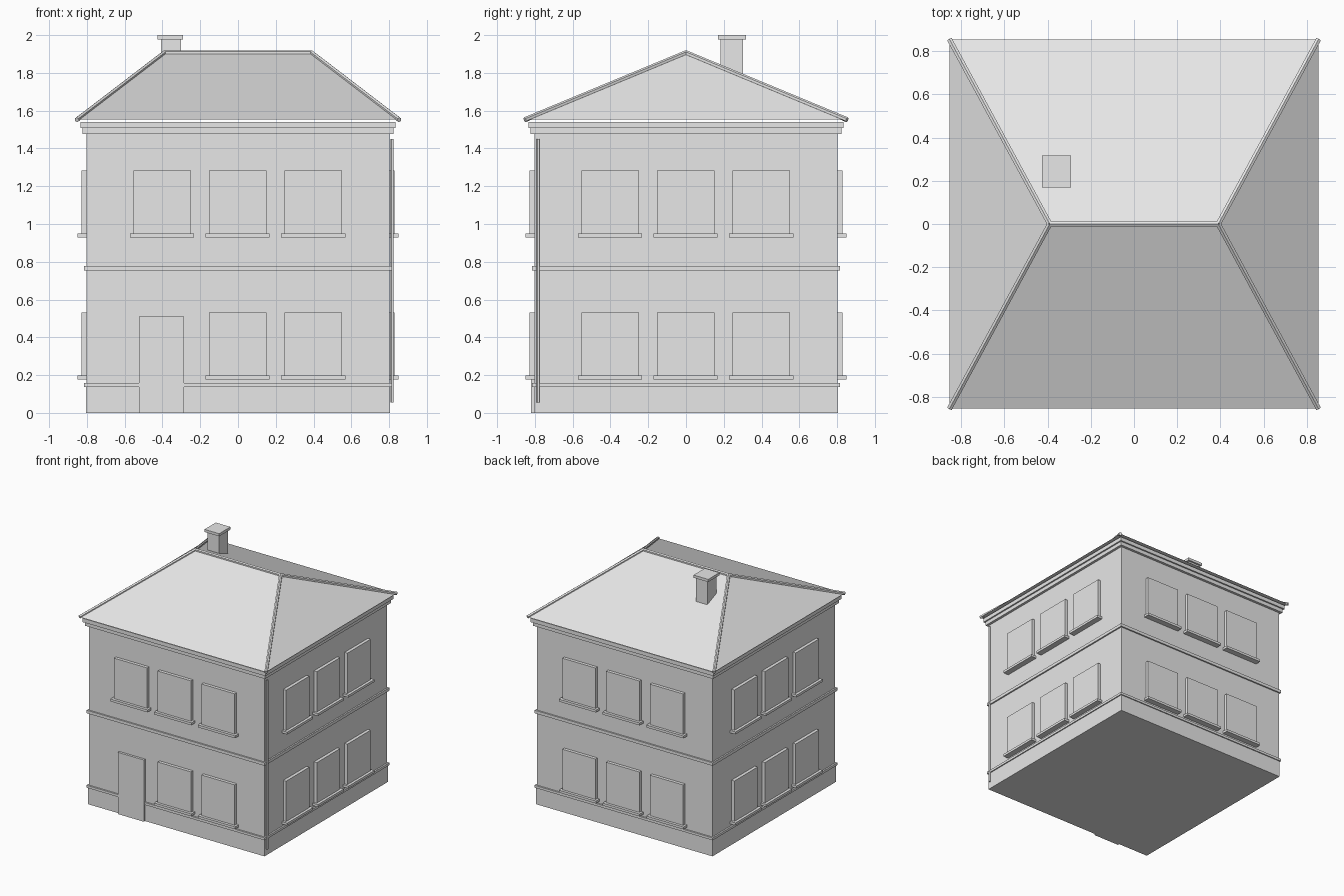
import bpy
from mathutils import Vector

cube = bpy.data.objects.get("Cube")
if cube:
    bpy.data.objects.remove(cube, do_unlink=True)

mat = bpy.data.materials.new("plain grey")
mat.use_nodes = True
GREY = (0.8, 0.8, 0.8, 1)
mat.diffuse_color = GREY
mat.node_tree.nodes["Principled BSDF"].inputs["Base Color"].default_value = GREY


def mesh_object(name, verts, faces):
    mesh = bpy.data.meshes.new(name)
    mesh.from_pydata(verts, [], faces)
    mesh.materials.append(mat)
    obj = bpy.data.objects.new(name, mesh)
    bpy.context.collection.objects.link(obj)
    return obj


def box(name, x, y, z):
    """Box from (low, high) ranges on each axis."""
    verts = [(a, b, c) for a in x for b in y for c in z]
    faces = [(0, 1, 3, 2), (4, 6, 7, 5), (0, 4, 5, 1),
             (2, 3, 7, 6), (0, 2, 6, 4), (1, 5, 7, 3)]
    return mesh_object(name, verts, faces)


def slab(name, half, low, high):
    """Square slab centred on the house."""
    return box(name, (-half, half), (-half, half), (low, high))


def rod(name, start, end, radius, sides):
    a, b = Vector(start), Vector(end)
    bpy.ops.mesh.primitive_cylinder_add(
        vertices=sides, radius=radius, depth=(b - a).length, location=(a + b) / 2)
    obj = bpy.context.object
    obj.name = name
    obj.rotation_euler = (b - a).to_track_quat('Z', 'Y').to_euler()
    obj.data.materials.append(mat)
    return obj


# Walls, plinth, string courses and stepped cornice
WALL = 0.802
slab("plinth", 0.806, 0, 0.14)
slab("walls", WALL, 0.13, 1.48)
slab("plinth_band", 0.815, 0.138, 0.158)
slab("floor_band", 0.814, 0.753, 0.778)
slab("cornice_lower", 0.823, 1.477, 1.508)
slab("cornice_upper", 0.835, 1.508, 1.54)

# Hipped roof
EAVE, RIDGE, EAVE_Z, RIDGE_Z = 0.853, 0.39, 1.552, 1.906
roof_points = [(-EAVE, -EAVE, EAVE_Z), (EAVE, -EAVE, EAVE_Z),
               (EAVE, EAVE, EAVE_Z), (-EAVE, EAVE, EAVE_Z),
               (-RIDGE, 0, RIDGE_Z), (RIDGE, 0, RIDGE_Z)]
mesh_object("hip_roof", roof_points,
            [(0, 3, 2, 1), (0, 1, 5, 4), (1, 2, 5), (2, 3, 4, 5), (3, 0, 4)])

# Ridge and hip caps
rod("ridge_cap", roof_points[4], roof_points[5], 0.0135, 6)
for corner, top in ((0, 4), (1, 5), (2, 5), (3, 4)):
    rod("hip_cap", roof_points[corner], roof_points[top], 0.0135, 6)

# Chimney
box("chimney_stack", (-0.407, -0.303), (0.183, 0.303), (1.7, 1.98))
box("chimney_cap", (-0.425, -0.291), (0.17, 0.317), (1.978, 2.0))


def wall_box(name, side, centre, half, depth, z):
    """Box standing proud of one wall, centred along that wall."""
    axis, sign = side
    out = tuple(sorted((sign * (WALL - 0.02), sign * (WALL + depth))))
    along = (centre - half, centre + half)
    x, y = (out, along) if axis == "x" else (along, out)
    box(name, x, y, z)


# Windows with sills; the front ground floor has a door in place of one window
SIDES = {"front": ("y", -1), "back": ("y", 1), "left": ("x", 1), "right": ("x", -1)}
for label, side in SIDES.items():
    for floor, base in (("ground", 0.197), ("upper", 0.949)):
        for centre in (-0.402, -0.002, 0.398):
            if label == "front" and floor == "ground" and centre < -0.2:
                continue
            name = f"{label}_{floor}"
            wall_box(name + "_window", side, centre, 0.152, 0.026, (base, base + 0.334))
            wall_box(name + "_sill", side, centre, 0.17, 0.048, (base - 0.02, base))

wall_box("front_door", SIDES["front"], -0.405, 0.119, 0.019, (0, 0.51))

# Downpipe by the front corner
rod("downpipe", (0.816, -0.783, 0.055), (0.816, -0.783, 1.45), 0.008, 12)
bpy.ops.object.shade_smooth_by_angle()
